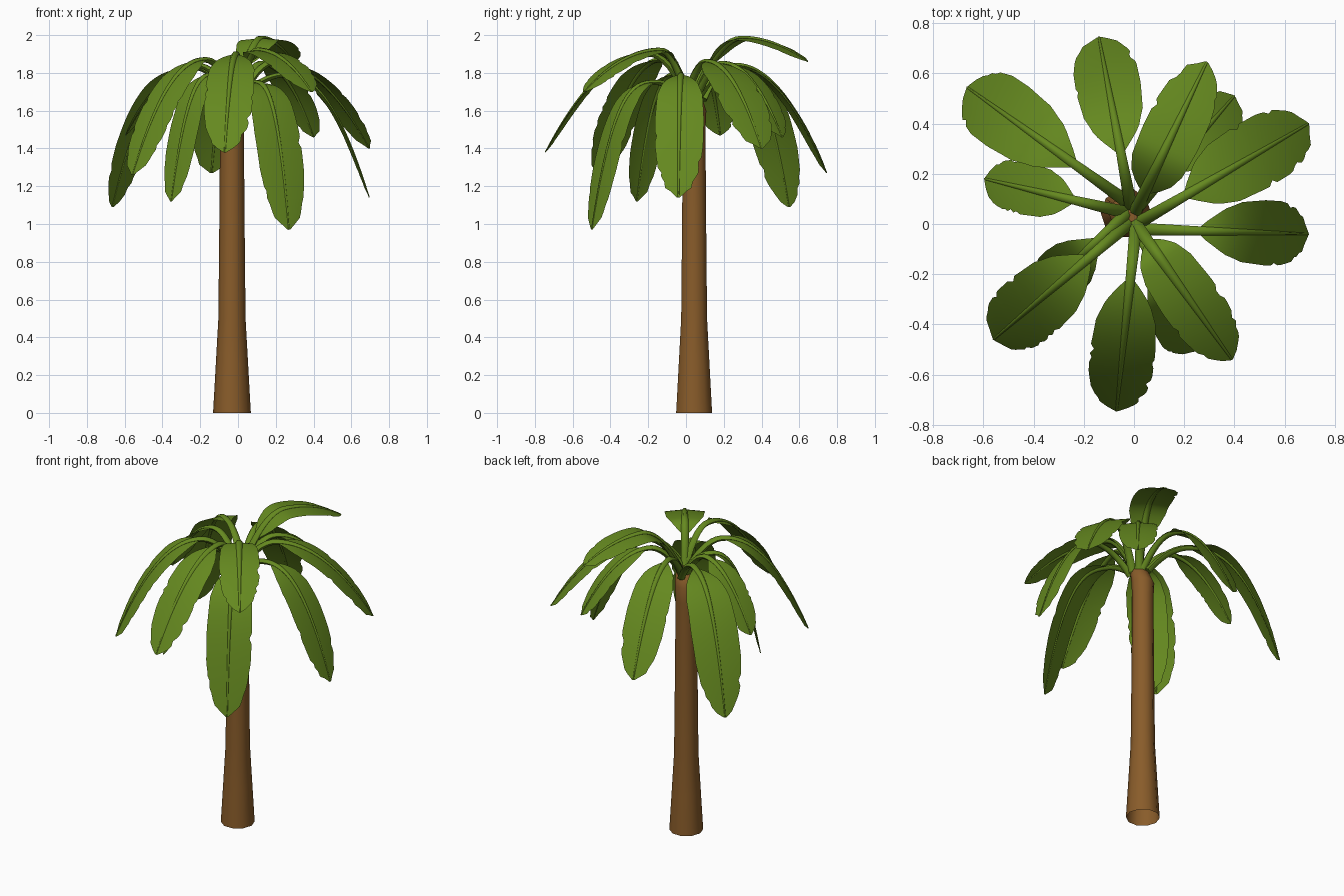
import bpy, bmesh, math, random
from mathutils import Vector

if "Cube" in bpy.data.objects:
    bpy.data.objects.remove(bpy.data.objects["Cube"])

random.seed(4)


def material(name, col):
    m = bpy.data.materials.new(name)
    m.diffuse_color = (*col, 1)
    m.use_nodes = True
    m.node_tree.nodes["Principled BSDF"].inputs["Base Color"].default_value = m.diffuse_color
    return m


GREEN = material("leaf_green", (0.13, 0.25, 0.014))
BROWN = material("trunk_brown", (0.25, 0.107, 0.023))


def finish(bm, name, mat, angle):
    me = bpy.data.meshes.new(name)
    bm.to_mesh(me)
    bm.free()
    ob = bpy.data.objects.new(name, me)
    bpy.context.collection.objects.link(ob)
    me.materials.append(mat)
    bpy.ops.object.select_all(action='DESELECT')
    ob.select_set(True)
    bpy.context.view_layer.objects.active = ob
    bpy.ops.object.shade_smooth_by_angle(angle=math.radians(angle))
    return ob


def loft(bm, rings, cap_start=True):
    """Skin closed rings of points, capping the end and optionally the start."""
    vs = [[bm.verts.new(p) for p in r] for r in rings]
    n = len(vs[0])
    for a, b in zip(vs, vs[1:]):
        for i in range(n):
            bm.faces.new((a[i], a[(i + 1) % n], b[(i + 1) % n], b[i]))
    if cap_start:
        bm.faces.new(vs[0][::-1])
    bm.faces.new(vs[-1])


# Trunk: open flared foot, slim shaft, rounded crown leaning to the stalks
profile = [(0.10, 0), (0.086, 0.25), (0.072, 0.5), (0.067, 1.0), (0.063, 1.5),
           (0.068, 1.6), (0.056, 1.66), (0.02, 1.70)]
bm = bmesh.new()
rings = []
for r, z in profile:
    lean = max(0, (z - 1.6) / 0.1)
    rings.append([(-0.032 + 0.025 * lean + r * math.cos(k * math.tau / 10),
                   0.043 - 0.015 * lean + r * math.sin(k * math.tau / 10), z)
                  for k in range(10)])
loft(bm, rings, cap_start=False)
finish(bm, "trunk", BROWN, 40)

START_Z = 1.66
WIDTH = [(0, 0.12), (0.05, 0.38), (0.13, 0.7), (0.25, 0.92), (0.45, 1.0),
         (0.65, 0.98), (0.8, 0.85), (0.93, 0.55), (1, 0.06)]


def lerp_table(t, table):
    for (a, va), (b, vb) in zip(table, table[1:]):
        if t <= b:
            return va + (vb - va) * (t - a) / (b - a)
    return table[-1][1]


def leaf(i, root, tip, apex_at, apex_z, blade_at, half, power):
    tip = Vector(tip)
    start = Vector((*root, START_Z))
    run = Vector((tip.x - start.x, tip.y - start.y, 0))
    side = Vector((-run.y, run.x, 0)).normalized()

    def point(t):
        if t < apex_at:
            z = apex_z - (apex_z - start.z) * (1 - t / apex_at) ** 2
        else:
            z = apex_z - (apex_z - tip.z) * ((t - apex_at) / (1 - apex_at)) ** power
        p = start + run * t
        p.z = z
        return p

    def normal(t):
        tan = point(min(t + 0.01, 1)) - point(max(t - 0.01, 0))
        return tan.cross(side).normalized()

    # Even spacing along the arc, so steep tips keep their full width
    fine = [point(k / 200) for k in range(201)]
    arc = [0]
    for a, b in zip(fine, fine[1:]):
        arc.append(arc[-1] + (b - a).length)

    def blade_param(s):
        first = arc[round(blade_at * 200)]
        goal = first + (arc[-1] - first) * s
        return min(range(201), key=lambda k: abs(arc[k] - goal)) / 200

    # Stalk and midrib: tapering six-sided tube
    bm = bmesh.new()
    rings = []
    for k in range(25):
        t = k / 24
        r = 0.022 * (1 - t) + 0.004
        c, n = point(t), normal(t)
        rings.append([c + side * r * math.cos(a) + n * r * 0.8 * math.sin(a)
                      for a in (j * math.tau / 6 for j in range(6))])
    loft(bm, rings)
    bmesh.ops.recalc_face_normals(bm, faces=bm.faces)
    finish(bm, f"leaf_stalk_{i}", GREEN, 60)

    # Blade: slightly roof-folded sheet with a few torn notches
    bm = bmesh.new()
    rows = []
    steps = 28
    for k in range(steps + 1):
        s = k / steps
        t = blade_param(s)
        c, n = point(t), normal(t)
        w = half * lerp_table(s, WIDTH)
        row = []
        for sg in (-1, 0, 1):
            e = w
            if s > 0.45 and random.random() < 0.2:
                e *= 1 - random.uniform(0.05, 0.13)
            row.append(bm.verts.new(c + side * sg * e - n * abs(sg) * e * 0.1))
        rows.append(row)
    for a, b in zip(rows, rows[1:]):
        for j in (0, 1):
            bm.faces.new((a[j], b[j], b[j + 1], a[j + 1]))
    bm.normal_update()
    if sum(f.normal.z for f in bm.faces) < 0:
        bmesh.ops.reverse_faces(bm, faces=bm.faces)
    finish(bm, f"leaf_blade_{i}", GREEN, 60)


# Leaves: root, tip, apex position, apex height, blade start, half width, droop power
LEAVES = [
    ((-0.01, 0.06), (-0.14, 0.745, 1.27), 0.30, 1.84, 0.33, 0.13, 2),
    ((0.00, 0.04), (0.29, 0.645, 1.86), 0.43, 1.985, 0.14, 0.12, 2),
    ((0.00, 0.05), (0.40, 0.51, 1.46), 0.32, 1.85, 0.36, 0.115, 2),
    ((0.01, 0.00), (0.695, 0.40, 1.40), 0.28, 1.86, 0.29, 0.14, 2),
    ((0.01, -0.02), (0.695, -0.04, 1.14), 0.35, 1.79, 0.37, 0.13, 2.2),
    ((0.00, 0.00), (0.27, -0.50, 0.97), 0.33, 1.75, 0.29, 0.135, 2.8),
    ((0.01, 0.01), (-0.07, -0.745, 1.38), 0.27, 1.90, 0.31, 0.13, 2),
    ((-0.02, 0.05), (-0.355, -0.26, 1.12), 0.35, 1.79, 0.37, 0.11, 2.5),
    ((-0.03, 0.09), (-0.665, 0.545, 1.09), 0.32, 1.83, 0.33, 0.145, 2.5),
    ((-0.01, 0.01), (-0.56, -0.46, 1.26), 0.30, 1.87, 0.31, 0.14, 2.1),
    ((-0.03, 0.045), (-0.595, 0.18, 1.47), 0.33, 1.84, 0.37, 0.105, 2),
    ((0.00, 0.01), (0.39, -0.54, 1.70), 0.27, 1.92, 0.14, 0.12, 2),
]
for i, spec in enumerate(LEAVES, 1):
    leaf(i, *spec)
